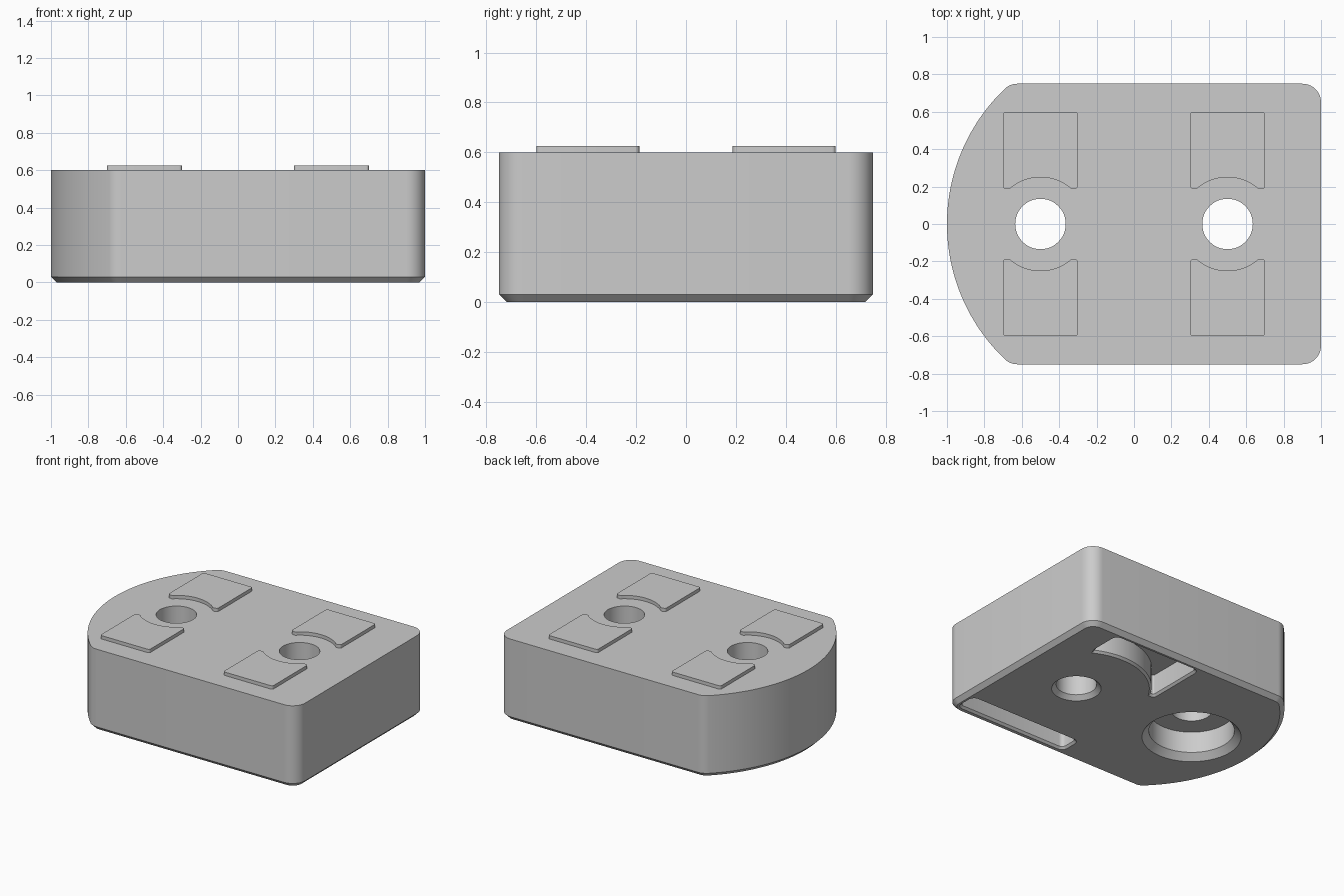
import bpy, bmesh
from math import cos, sin, tan, pi, atan2, sqrt, radians
from mathutils import Vector

cube = bpy.data.objects.get("Cube")
if cube:
    bpy.data.objects.remove(cube, do_unlink=True)

grey = bpy.data.materials.new("plain grey")
grey.use_nodes = True
COLOUR = (0.604, 0.604, 0.604, 1)
grey.diffuse_color = COLOUR
grey.node_tree.nodes["Principled BSDF"].inputs["Base Color"].default_value = COLOUR


def arc(cx, cy, r, a0, a1, n=10):
    """Points along an arc, angles in radians."""
    return [Vector((cx + r * cos(a0 + (a1 - a0) * i / n),
                    cy + r * sin(a0 + (a1 - a0) * i / n))) for i in range(n + 1)]


def circle(x, r):
    return arc(x, 0, r, 0, 2 * pi, 48)[:-1]


def rounded(corners, steps=6):
    """Counter-clockwise outline; each corner is (x, y, fillet radius)."""
    out = []
    for i, (x, y, r) in enumerate(corners):
        p = Vector((x, y))
        if r == 0:
            out.append(p)
            continue
        a = (Vector(corners[i - 1][:2]) - p).normalized()
        b = (Vector(corners[(i + 1) % len(corners)][:2]) - p).normalized()
        t = r / tan(a.angle(b) / 2)
        s, e = p + a * t, p + b * t
        for k in range(steps + 1):
            f = k / steps
            out.append(s * (1 - f) ** 2 + p * 2 * f * (1 - f) * 0.8 + e * f ** 2
                       + (s + e) * 0.2 * f * (1 - f))
    return out


def offset(outline, d):
    """Move a counter-clockwise outline outwards by d."""
    out = []
    for i, p in enumerate(outline):
        u = (p - outline[i - 1]).normalized()
        v = (outline[(i + 1) % len(outline)] - p).normalized()
        n = Vector((u.y + v.y, -u.x - v.x)).normalized()
        out.append(p + n * d / max(0.4, n.dot(Vector((u.y, -u.x)))))
    return out


def wall(bm, outline, levels):
    """Skin the outline through (height, outward offset) levels; return end rings."""
    rings = [[bm.verts.new((p.x, p.y, z)) for p in offset(outline, d)] for z, d in levels]
    for low, high in zip(rings, rings[1:]):
        for i in range(len(low)):
            bm.faces.new((low[i - 1], low[i], high[i], high[i - 1]))
    return rings[0], rings[-1]


def cap(bm, *rings):
    """Fill the flat area bounded by the first ring, leaving the others as holes."""
    edges = [bm.edges.get((r[i - 1], r[i])) for r in rings for i in range(len(r))]
    bmesh.ops.triangle_fill(bm, use_beauty=True, edges=edges, normal=(0, 0, 1))


def finish(bm, name):
    bmesh.ops.recalc_face_normals(bm, faces=bm.faces)
    mesh = bpy.data.meshes.new(name)
    bm.to_mesh(mesh)
    bm.free()
    mesh.materials.append(grey)
    ob = bpy.data.objects.new(name, mesh)
    bpy.context.collection.objects.link(ob)
    bpy.ops.object.select_all(action='DESELECT')
    ob.select_set(True)
    bpy.context.view_layer.objects.active = ob
    bpy.ops.object.shade_smooth_by_angle(angle=radians(30))


# Block outline: rounded square corners at one end, a broad arc at the other
fx, fy = -sqrt(0.9 ** 2 - 0.65 ** 2), 0.65
turn = atan2(fy, fx)
outline = (arc(0.9, -fy, 0.1, -pi / 2, 0) + arc(0.9, fy, 0.1, 0, pi / 2)
           + arc(fx, fy, 0.1, pi / 2, turn) + arc(0, 0, 1, turn, 2 * pi - turn, 48)[1:-1]
           + arc(fx, -fy, 0.1, 2 * pi - turn, 1.5 * pi))

# Underside recesses: a pocket curving round one hole and a straight slot
bend = arc(0.5, 0, 0.5, radians(150), radians(64), 20)
pocket = rounded([(0.73, 0.48, 0.03), (0.73, 0.69, 0.03), (0.04, 0.69, 0.03), (0.04, 0.25, 0.012)]
                 + [(p.x, p.y, 0) for p in bend])
slot = rounded([(0.05, -0.68, 0.03), (0.94, -0.68, 0.03), (0.94, -0.54, 0.03), (0.05, -0.54, 0.03)])

# Block with its walls, holes and recesses, closed by flat caps
bm = bmesh.new()
TOP, DEPTH, BORE = 0.6, 0.16, 0.2
base, lid = wall(bm, outline, [(0, -0.03), (0.03, 0), (TOP, 0)])
hole_mouth, hole_top = wall(bm, circle(0.5, 0.135), [(0, 0.03), (0.03, 0), (TOP, 0)])
bore_mouth, bore_end = wall(bm, circle(-0.5, 0.285), [(0, 0.045), (0.045, 0), (BORE, 0)])
bolt_start, bolt_top = wall(bm, circle(-0.5, 0.135), [(BORE, 0), (TOP, 0)])
pocket_mouth, pocket_end = wall(bm, pocket, [(0, 0.015), (0.015, 0), (DEPTH, 0)])
slot_mouth, slot_end = wall(bm, slot, [(0, 0.015), (0.015, 0), (DEPTH, 0)])
cap(bm, base, hole_mouth, bore_mouth, pocket_mouth, slot_mouth)
cap(bm, lid, hole_top, bolt_top)
cap(bm, bore_end, bolt_start)
cap(bm, pocket_end)
cap(bm, slot_end)
finish(bm, "block")

# Raised pads on top, hollowed around each hole
hollow = arc(0, 0, 0.25, radians(128), radians(52), 16)
pad = rounded([(0.2, 0.19, 0.015), (0.2, 0.6, 0.015), (-0.2, 0.6, 0.015),
               (-0.2, 0.19, 0.015), (-0.165, 0.185, 0.015)]
              + [(p.x, p.y, 0) for p in hollow] + [(0.165, 0.185, 0.015)])
for x, side in ((-0.5, "right"), (0.5, "left")):
    for s, end in ((-1, "front"), (1, "back")):
        bm = bmesh.new()
        for ring in wall(bm, [Vector((x + s * p.x, s * p.y)) for p in pad],
                         [(0.595, 0), (0.625, 0)]):
            cap(bm, ring)
        finish(bm, f"{end}_{side}_pad")
